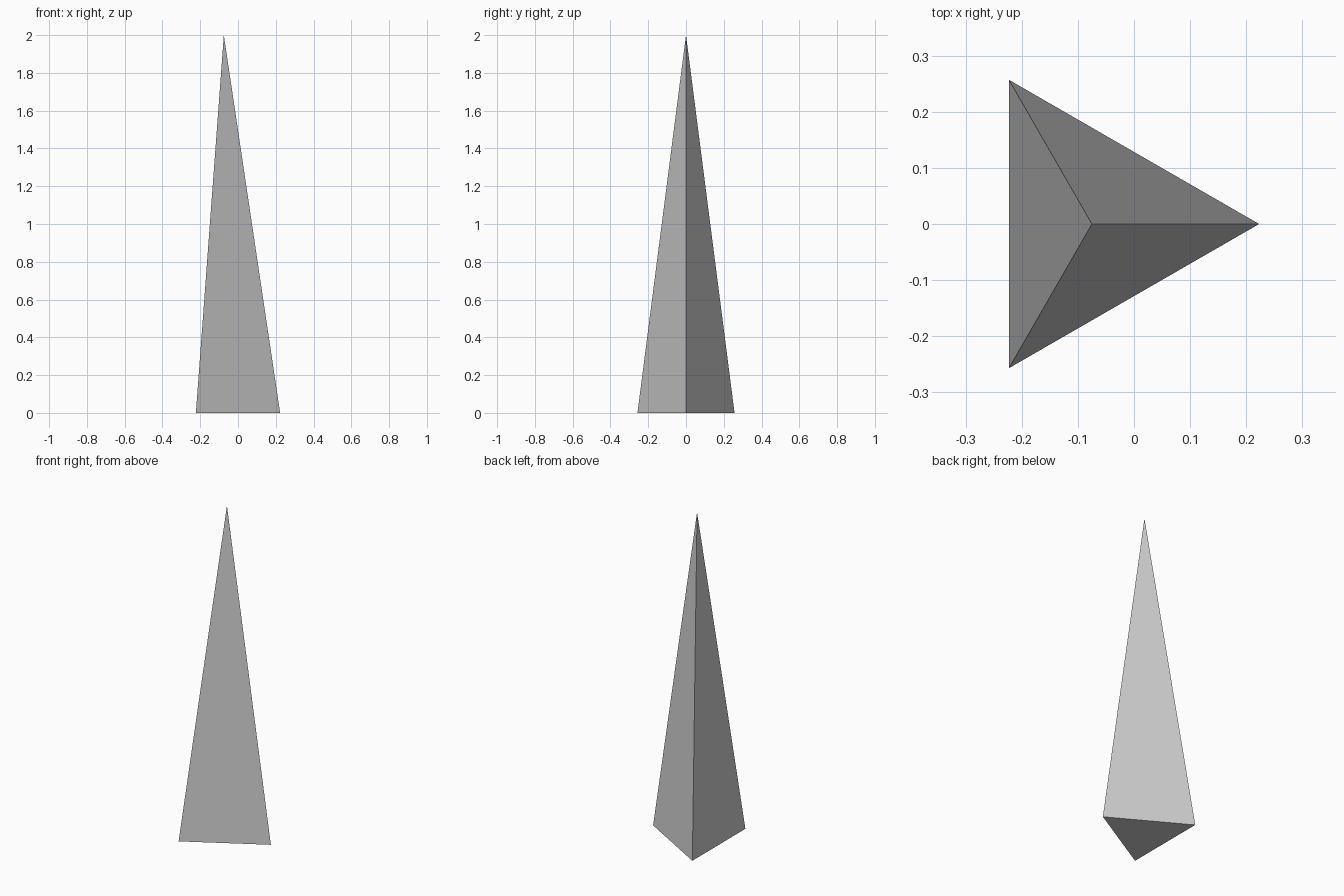
import bpy
import bmesh
from mathutils import Vector

cube = bpy.data.objects.get("Cube")
if cube:
    bpy.data.objects.remove(cube, do_unlink=True)

# Single stone colour
stone = bpy.data.materials.new("pale_grey_stone")
stone.use_nodes = True
colour = (0.6, 0.6, 0.6, 1)
stone.diffuse_color = colour
stone.node_tree.nodes["Principled BSDF"].inputs["Base Color"].default_value = colour

# Three-sided spike: base corners counter-clockwise from above
apex = Vector((-0.075, 0, 2))
corners = [Vector((0.223, 0, 0)), Vector((-0.223, 0.257, 0)), Vector((-0.223, -0.257, 0))]

# Per corner edge: bottom and top height of the notch, then the (height, reach)
# of its tip on the next and on the previous side
notches = [
    (0.19, 0.33, (0.25, 0.42), (0.265, 0.425)),
    (0.63, 0.745, (0.66, 0.39), (0.66, 0.46)),
    (1.045, 1.13, (1.095, 0.31), (1.09, 0.30)),
]


def on_edge(i, z):
    return corners[i % 3].lerp(apex, z / apex.z)


def on_side(i, j, z, reach):
    return on_edge(i, z).lerp(on_edge(j, z), reach)


bm = bmesh.new()
top = bm.verts.new(apex)
base = [bm.verts.new(c) for c in corners]
cuts = []
for i, (low, high, tip_next, tip_prev) in enumerate(notches):
    points = (on_edge(i, low), on_edge(i, high),
              on_side(i, i + 1, *tip_next), on_side(i, i - 1, *tip_prev))
    cuts.append([bm.verts.new(p) for p in points])

# Underside
bm.faces.new(base[::-1])

for i in range(3):
    j = (i + 1) % 3
    low, high, tip_next, tip_prev = cuts[i]
    low_j, high_j, _, tip_j = cuts[j]
    # Sloping side with a notch bitten out of both edges
    bm.faces.new([base[i], base[j], low_j, tip_j, high_j, top, high, tip_next, low])
    # Floor and roof of the notch
    bm.faces.new([low, tip_next, tip_prev])
    bm.faces.new([high, tip_prev, tip_next])

bmesh.ops.triangulate(bm, faces=[f for f in bm.faces if len(f.verts) > 4],
                      ngon_method='EAR_CLIP')
bmesh.ops.recalc_face_normals(bm, faces=bm.faces)
mesh = bpy.data.meshes.new("notched_spike")
bm.to_mesh(mesh)
bm.free()
mesh.materials.append(stone)
spike = bpy.data.objects.new("notched_spike", mesh)
bpy.context.collection.objects.link(spike)
